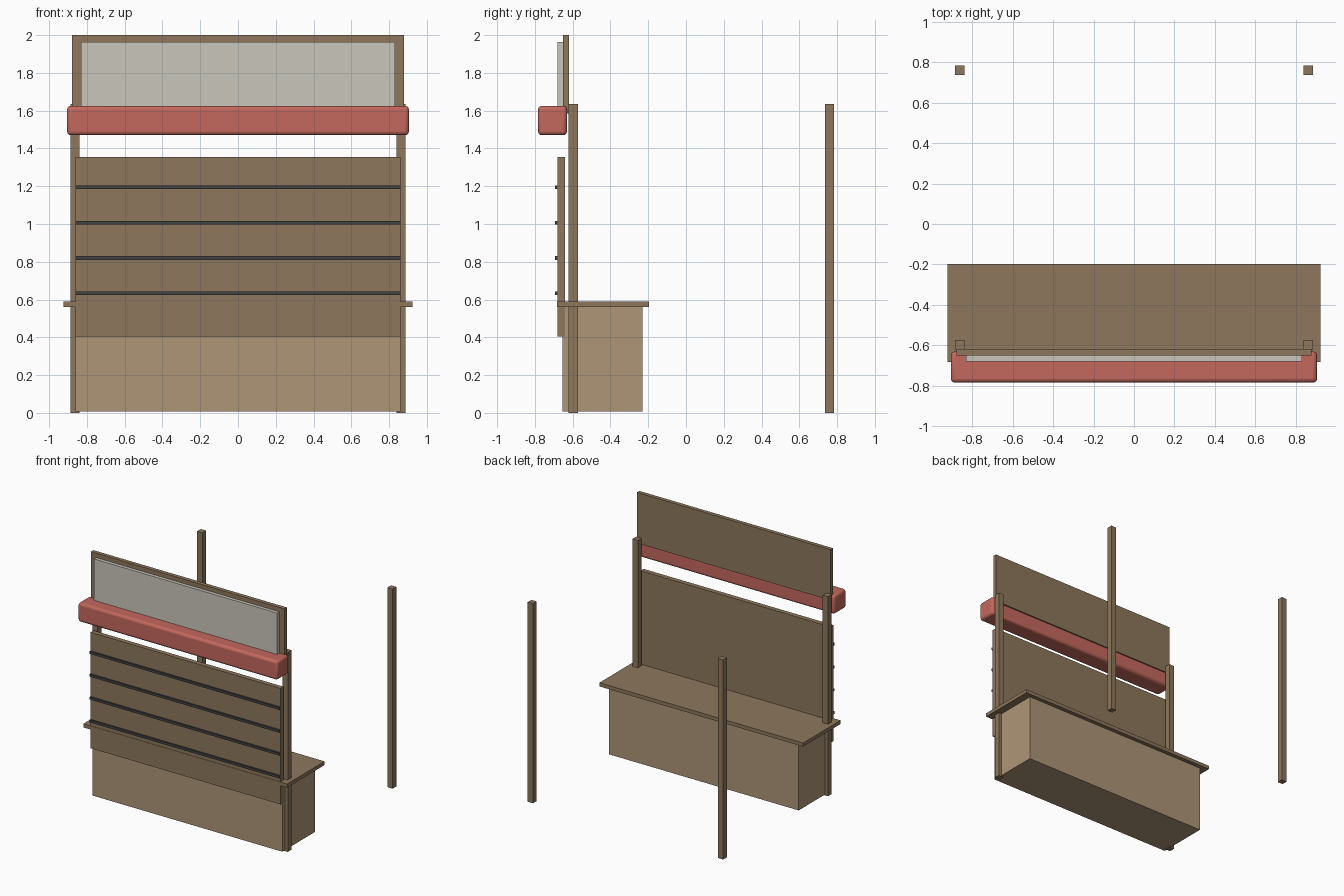
import bpy

cube = bpy.data.objects.get("Cube")
if cube:
    bpy.data.objects.remove(cube, do_unlink=True)


def material(name, rgb):
    mat = bpy.data.materials.new(name)
    mat.use_nodes = True
    colour = (*rgb, 1.0)
    mat.diffuse_color = colour
    mat.node_tree.nodes["Principled BSDF"].inputs["Base Color"].default_value = colour
    return mat


dark_wood = material("dark wood", (0.27, 0.185, 0.11))
light_wood = material("light wood", (0.42, 0.305, 0.185))
red = material("canopy red", (0.55, 0.14, 0.11))
cream = material("sign cream", (0.59, 0.57, 0.50))
charcoal = material("charcoal", (0.055, 0.055, 0.055))


def box(name, x, y, z, mat):
    """Box spanning the given (low, high) range on each axis."""
    bpy.ops.mesh.primitive_cube_add(size=1, location=[sum(r) / 2 for r in (x, y, z)])
    obj = bpy.context.object
    obj.name = name
    obj.scale = [r[1] - r[0] for r in (x, y, z)]
    bpy.ops.object.transform_apply(location=False, rotation=False, scale=True)
    obj.data.materials.append(mat)
    return obj


def wide(half):
    return (-half, half)


# Counter and its top
box("counter_body", wide(0.86), (-0.655, -0.23), (0.008, 0.56), light_wood)
box("counter_top", wide(0.923), (-0.683, -0.197), (0.56, 0.59), dark_wood)

# Four corner posts
for depth, y in (("front", -0.597), ("back", 0.76)):
    for side, x in (("left", 0.862), ("right", -0.862)):
        box(f"{depth}_{side}_post", (x - 0.024, x + 0.024),
            (y - 0.024, y + 0.024), (0, 1.635), dark_wood)

# Display board with dark rails
box("display_board", wide(0.861), (-0.68, -0.641), (0.405, 1.355), dark_wood)
for i in range(4):
    z = 0.633 + i * 0.187
    box(f"display_rail_{i + 1}", wide(0.861), (-0.694, -0.68), (z - 0.01, z + 0.01), charcoal)

# Sign board and its face panel
box("sign_board", wide(0.878), (-0.651, -0.619), (1.585, 2.0), dark_wood)
box("sign_panel", wide(0.83), (-0.679, -0.651), (1.60, 1.964), cream)

# Rounded canopy bar
canopy = box("canopy_bar", wide(0.905), (-0.784, -0.63), (1.47, 1.625), red)
bevel = canopy.modifiers.new("rounded edges", "BEVEL")
bevel.width = 0.02
bevel.segments = 3
bpy.ops.object.shade_smooth_by_angle()
